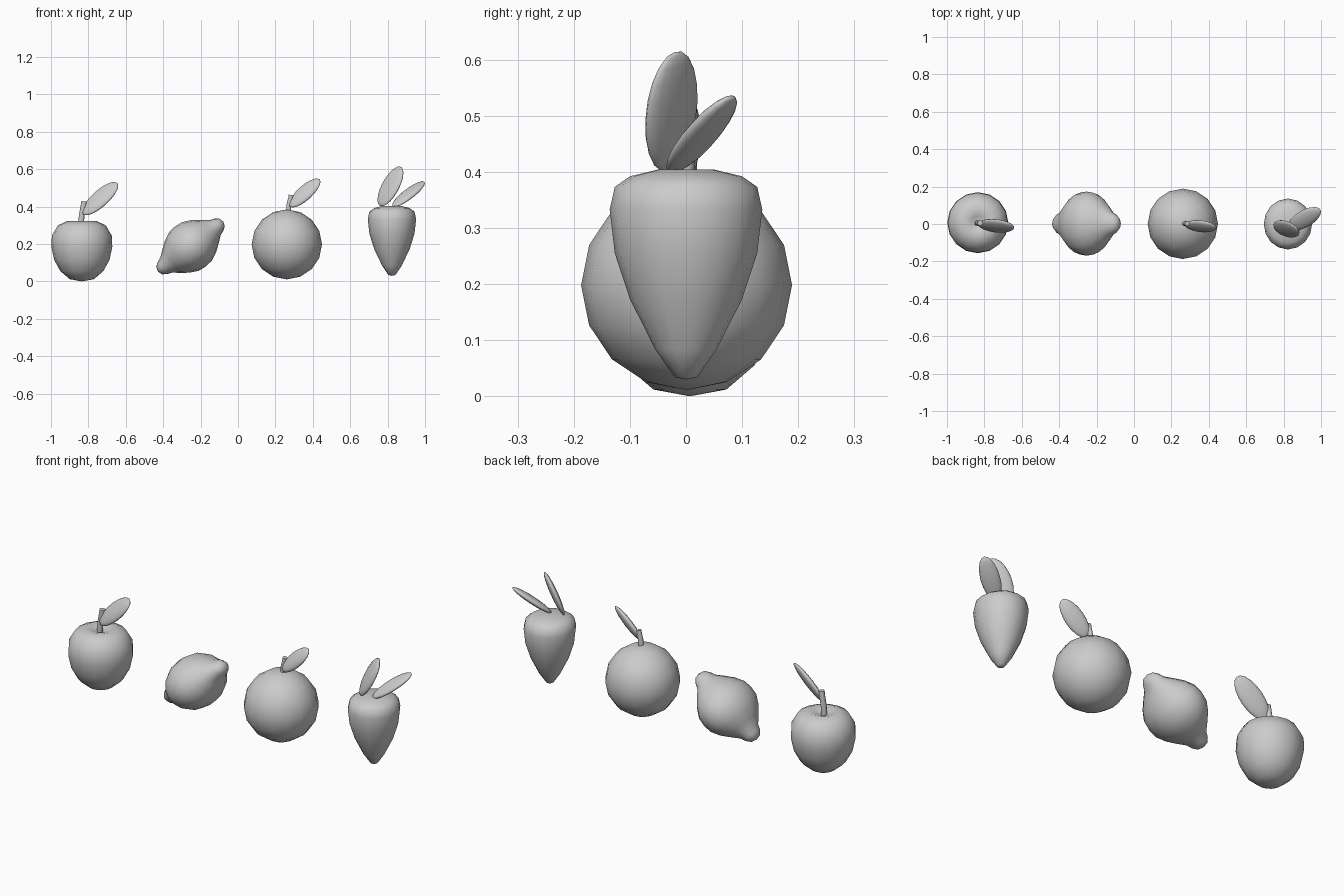
import bpy, bmesh, math
from mathutils import Vector, Matrix

if "Cube" in bpy.data.objects:
    bpy.data.objects.remove(bpy.data.objects["Cube"])


def finish(name, bm):
    bmesh.ops.recalc_face_normals(bm, faces=bm.faces)
    for f in bm.faces:
        f.smooth = True
    me = bpy.data.meshes.new(name)
    bm.to_mesh(me)
    bm.free()
    ob = bpy.data.objects.new(name, me)
    bpy.context.collection.objects.link(ob)
    return ob


def revolve(name, profile, matrix, segs=16):
    """Closed lathe: (radius, height) rows, with a pole at each end."""
    bm = bmesh.new()
    rings = []
    for r, h in profile:
        n = 1 if r == 0 else segs
        rings.append([bm.verts.new(matrix @ Vector((
            r * math.cos(2 * math.pi * i / segs),
            r * math.sin(2 * math.pi * i / segs), h))) for i in range(n)])
    for a, b in zip(rings, rings[1:]):
        for i in range(segs):
            j = (i + 1) % segs
            loop = [a[i % len(a)], a[j % len(a)], b[j % len(b)], b[i % len(b)]]
            bm.faces.new(list(dict.fromkeys(loop)))
    return finish(name, bm)


def leaf(name, centre, along, across, thick=0.018):
    """Flattened ellipsoid given by its half-length and half-width vectors."""
    a, w = Vector(along), Vector(across)
    n = a.cross(w).normalized() * thick
    m = Matrix((w, n, a)).transposed().to_4x4()
    m.translation = Vector(centre)
    bm = bmesh.new()
    bmesh.ops.create_uvsphere(bm, u_segments=16, v_segments=10, radius=1, matrix=m)
    return finish(name, bm)


def stem(name, points, radius):
    """Short bent tube with rounded top."""
    cu = bpy.data.curves.new(name, 'CURVE')
    cu.dimensions = '3D'
    cu.bevel_depth = radius
    cu.bevel_resolution = 2
    cu.use_fill_caps = True
    sp = cu.splines.new('POLY')
    sp.points.add(len(points) - 1)
    for p, co in zip(sp.points, points):
        p.co = (*co, 1)
    sp.use_smooth = True
    ob = bpy.data.objects.new(name, cu)
    bpy.context.collection.objects.link(ob)
    return ob


def fruit_leaf(name, centre, s):
    # leaf leaning to +x, its face turned up and forward
    leaf(name, centre, Vector((.092, 0, .083)) * s,
         Vector((-.029, .034, .032)) * s)


T = Matrix.Translation

# apple
revolve("apple", [(0, 0), (.065, .012), (.115, .055), (.148, .115), (.163, .185),
                  (.16, .245), (.128, .3), (.075, .324), (.035, .312), (0, .295)],
        T((-.835, .007, 0)))
stem("apple_stem", [(-.84, .005, .29), (-.836, .005, .35), (-.826, .005, .405),
                    (-.823, .005, .428)], .015)
fruit_leaf("apple_leaf", (-.737, -.01, .443), 1)

# lemon: lathe along a tilted axis, wider in y, nub at both ends
half = [(.135, 0), (.13, .045), (.108, .09), (.078, .13), (.05, .165),
        (.041, .19), (.025, .212), (0, .22)]
lemon = [(r, -h) for r, h in half[:0:-1]] + half
tilt = Matrix.Rotation(math.radians(90 - 37.5), 4, 'Y')
revolve("lemon", lemon, T((-.254, .002, .187)) @ tilt @ Matrix.Diagonal((1, 1.27, 1, 1)))

# orange
ball = [(.188 * math.sin(math.pi * i / 8) if 0 < i < 8 else 0,
         -.187 * math.cos(math.pi * i / 8)) for i in range(9)]
revolve("orange", ball, T((.261, .001, .198)))
stem("orange_stem", [(.27, .002, .36), (.272, .002, .41), (.281, .002, .445),
                     (.284, .002, .462)], .013)
fruit_leaf("orange_leaf", (.357, -.012, .473), .87)

# root vegetable with two leaves
revolve("root", [(0, .03), (.02, .034), (.055, .084), (.1, .173), (.127, .255),
                 (.136, .333), (.127, .373), (.1, .392), (.05, .404), (0, .404)],
        T((.823, 0, 0)) @ Matrix.Diagonal((.95, 1, 1, 1)))
leaf("root_leaf_tall", (.815, -.026, .508), (.056, .005, .105), (.04, -.045, -.02))
leaf("root_leaf_side", (.912, .028, .467), (.082, .052, .067), (.03, -.035, -.008))
